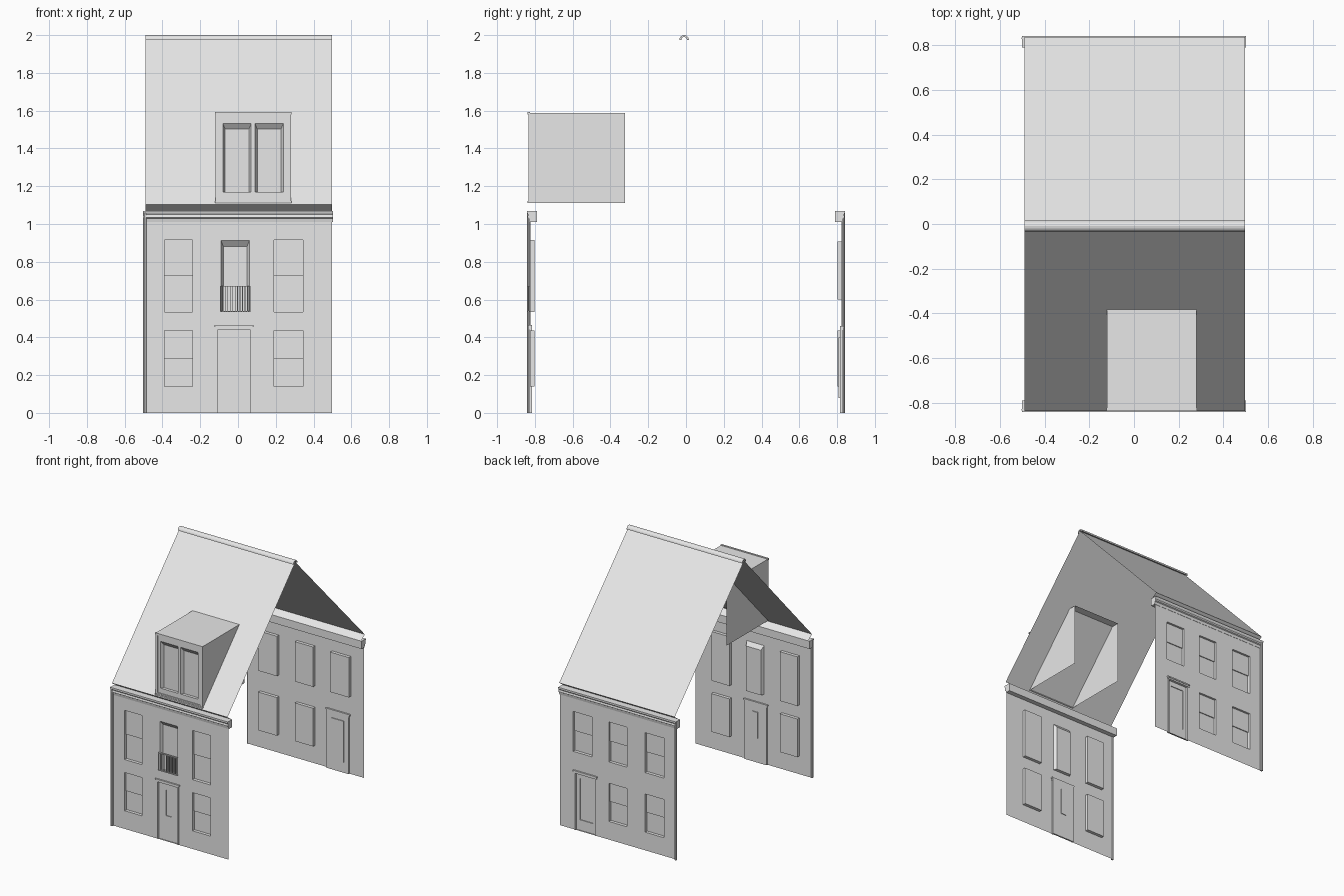
import bpy
import bmesh
import math

if "Cube" in bpy.data.objects:
    bpy.data.objects.remove(bpy.data.objects["Cube"], do_unlink=True)

grey = bpy.data.materials.new("plain grey")
grey.use_nodes = True
grey.diffuse_color = (0.8, 0.8, 0.8, 1)
grey.node_tree.nodes["Principled BSDF"].inputs["Base Color"].default_value = grey.diffuse_color

LEFT, RIGHT = -0.49, 0.497   # wall ends in x
FACE, GLASS = 0.826, 0.802   # wall surface and window pane, distance from centre
EAVE, RIDGE = 1.103, 1.985


def finish(bm, name, side=1):
    """Turn a part drawn with outward = +y into an object on the back (1) or front (-1)."""
    bmesh.ops.remove_doubles(bm, verts=bm.verts, dist=0.0001)
    if side < 0:
        for v in bm.verts:
            v.co.y = -v.co.y
        bmesh.ops.reverse_faces(bm, faces=bm.faces)
    mesh = bpy.data.meshes.new(name)
    bm.to_mesh(mesh)
    bm.free()
    mesh.materials.append(grey)
    obj = bpy.data.objects.new(name, mesh)
    bpy.context.collection.objects.link(obj)
    return obj


def quad(bm, *points):
    return bm.faces.new([bm.verts.new(p) for p in points])


def panel(bm, rect, y, holes=()):
    """Flat sheet facing +y with rectangular holes."""
    x0, x1, z0, z1 = rect
    xs = sorted({x0, x1, *[h[0] for h in holes], *[h[1] for h in holes]})
    zs = sorted({z0, z1, *[h[2] for h in holes], *[h[3] for h in holes]})
    for a, b in zip(xs, xs[1:]):
        for c, d in zip(zs, zs[1:]):
            mx, mz = (a + b) / 2, (c + d) / 2
            if not any(h[0] < mx < h[1] and h[2] < mz < h[3] for h in holes):
                quad(bm, (b, y, c), (a, y, c), (a, y, d), (b, y, d))


def recess(bm, rect, y, depth, taper=0.0, holes=()):
    """Sunken panel; taper slopes the reveals, most of all at the head."""
    x0, x1, z0, z1 = rect
    inner = (x0 + taper * 0.4, x1 - taper * 0.4, z0, z1 - taper)
    outer_ring = [(x0, y, z0), (x1, y, z0), (x1, y, z1), (x0, y, z1)]
    a, b, c, d = inner
    back = y - depth
    inner_ring = [(a, back, c), (b, back, c), (b, back, d), (a, back, d)]
    for i in range(4):
        j = (i + 1) % 4
        quad(bm, outer_ring[i], inner_ring[i], inner_ring[j], outer_ring[j])
    panel(bm, inner, back, holes)


def box(bm, x0, x1, y0, y1, z0, z1):
    made = bmesh.ops.create_cube(bm, size=1)["verts"]
    for v in made:
        v.co.x = x1 if v.co.x > 0 else x0
        v.co.y = y1 if v.co.y > 0 else y0
        v.co.z = z1 if v.co.z > 0 else z0


def sweep(bm, profile):
    """Extrude a closed (y, z) profile along the house width."""
    ends = [[bm.verts.new((x, y, z)) for y, z in profile] for x in (LEFT - 0.012, RIGHT + 0.005)]
    n = len(profile)
    for i in range(n):
        j = (i + 1) % n
        bm.faces.new((ends[0][i], ends[0][j], ends[1][j], ends[1][i]))
    bm.faces.new(ends[0])
    bm.faces.new(ends[1])
    bmesh.ops.recalc_face_normals(bm, faces=bm.faces)


def facade(label, side, windows, french, door, pane):
    # Wall sheet with sunken windows and door
    bm = bmesh.new()
    openings = windows + french + [door]
    panel(bm, (LEFT, RIGHT, 0, 1.03), FACE, openings)
    for w in windows:
        recess(bm, w, FACE, FACE - GLASS)
    for w in french:
        recess(bm, w, FACE, FACE - GLASS, 0.03)
    recess(bm, door, FACE, 0.012, 0, [pane])
    recess(bm, pane, FACE - 0.012, 0.006)
    finish(bm, label + "_wall", side)

    # Upper sashes standing slightly proud of the lower ones
    bm = bmesh.new()
    for x0, x1, z0, z1 in windows:
        box(bm, x0, x1, GLASS + 0.001, GLASS + 0.008, (z0 + z1) / 2, z1)
    finish(bm, label + "_upper_sashes", side)

    # Door casing and hood
    bm = bmesh.new()
    x0, x1, z0, z1 = door
    for x in (x0, x1):
        box(bm, x - 0.005, x + 0.005, FACE - 0.012, FACE + 0.004, 0, z1)
    box(bm, x0 - 0.008, x1 + 0.008, FACE - 0.012, FACE + 0.007, z1, z1 + 0.012)
    box(bm, x0 - 0.013, x1 + 0.013, FACE - 0.012, FACE + 0.011, z1 + 0.012, z1 + 0.022)
    finish(bm, label + "_door_casing", side)

    # Moulded cornice
    bm = bmesh.new()
    sweep(bm, [(0.79, 1.01), (0.828, 1.01), (0.832, 1.03), (0.84, 1.035),
               (0.836, 1.05), (0.842, 1.06), (0.842, 1.07), (0.79, 1.07)])
    finish(bm, label + "_cornice", side)

    # Soffit strip under the eave and the roof slope above it
    bm = bmesh.new()
    ridge_y = -0.01 * side
    quad(bm, (LEFT, 0.79, 1.07), (RIGHT, 0.79, 1.07), (RIGHT, 0.838, EAVE), (LEFT, 0.838, EAVE))
    quad(bm, (RIGHT, 0.838, EAVE), (LEFT, 0.838, EAVE), (LEFT, ridge_y, RIDGE), (RIGHT, ridge_y, RIDGE))
    bmesh.ops.remove_doubles(bm, verts=bm.verts, dist=0.0001)
    bmesh.ops.recalc_face_normals(bm, faces=bm.faces)
    slope = max(bm.faces, key=lambda f: f.calc_area())
    if slope.normal.z < 0:
        bmesh.ops.reverse_faces(bm, faces=bm.faces)
    finish(bm, label + "_roof", side)

    # Downpipe at the corner
    bm = bmesh.new()
    bmesh.ops.create_cone(bm, cap_ends=True, segments=10, radius1=0.01, radius2=0.01, depth=1.07)
    bmesh.ops.translate(bm, verts=bm.verts, vec=(LEFT - 0.004, 0.832, 0.535))
    finish(bm, label + "_downpipe", side)


# Front and back facades
outer = [(-0.39, -0.24), (0.19, 0.345)]
low, high = (0.14, 0.435), (0.535, 0.915)
facade("front", -1, [x + z for x in outer for z in (low, high)],
       [(-0.09, 0.06, 0.535, 0.912)], (-0.112, 0.068, 0, 0.442), (-0.045, 0.0, 0.19, 0.39))
mid, far, near = (-0.075, 0.08), (-0.39, -0.23), (0.225, 0.385)
facade("back", 1, [x + low for x in (mid, far)] + [x + (0.6, 0.908) for x in (mid, far, near)],
       [], (0.19, 0.37, 0, 0.438), (0.225, 0.335, 0.08, 0.4))

# Balcony railing in front of the tall window
bm = bmesh.new()
for z in (0.535, 0.668):
    box(bm, -0.095, 0.065, FACE, 0.838, z, z + 0.005)
bars = 13
for i in range(bars):
    x = -0.095 + 0.156 * i / (bars - 1)
    box(bm, x, x + 0.004, 0.832, 0.837, 0.535, 0.67)
finish(bm, "balcony_railing", -1)

# Dormer: open-backed box running through the roof, with two sunken panes
DX0, DX1, DZ0, DZ1 = -0.12, 0.28, 1.112, 1.588
front, rear = 0.835, 0.322
bm = bmesh.new()
frame = (-0.105, 0.265, 1.132, 1.572)
panes = [(-0.08, 0.07, 1.17, 1.532), (0.09, 0.24, 1.17, 1.532)]
panel(bm, (DX0, DX1, DZ0, DZ1), front, [frame])
recess(bm, frame, front, 0.006, 0, panes)
for p in panes:
    recess(bm, p, front - 0.006, 0.022, 0.03)
quad(bm, (DX0, front, DZ0), (DX0, rear, DZ0), (DX0, rear, DZ1), (DX0, front, DZ1))
quad(bm, (DX1, rear, DZ0), (DX1, front, DZ0), (DX1, front, DZ1), (DX1, rear, DZ1))
quad(bm, (DX0, rear, DZ1), (DX1, rear, DZ1), (DX1, front, DZ1), (DX0, front, DZ1))
bmesh.ops.remove_doubles(bm, verts=bm.verts, dist=0.0001)
bmesh.ops.recalc_face_normals(bm, faces=bm.faces)
if max(bm.faces, key=lambda f: f.normal.z * f.calc_area()).calc_center_median().z < DZ1 - 0.01:
    bmesh.ops.reverse_faces(bm, faces=bm.faces)
finish(bm, "dormer", -1)

# Dormer trim along the head and sill
bm = bmesh.new()
box(bm, DX0 - 0.003, DX1 + 0.003, front - 0.01, front + 0.004, DZ1 - 0.008, DZ1 + 0.004)
box(bm, DX0 - 0.003, DX1 + 0.003, front - 0.01, front + 0.004, DZ0, DZ0 + 0.01)
finish(bm, "dormer_trim", -1)

# Half-round ridge cap
bm = bmesh.new()
steps = 8
angles = [math.pi * i / steps for i in range(steps + 1)]
arc = [(r * math.cos(a) - 0.01, 1.975 + r * math.sin(a))
       for r, order in ((0.025, angles), (0.015, angles[::-1])) for a in order]
sweep(bm, arc)
for v in bm.verts:
    v.co.x = min(max(v.co.x, LEFT), RIGHT)
finish(bm, "ridge_cap")
